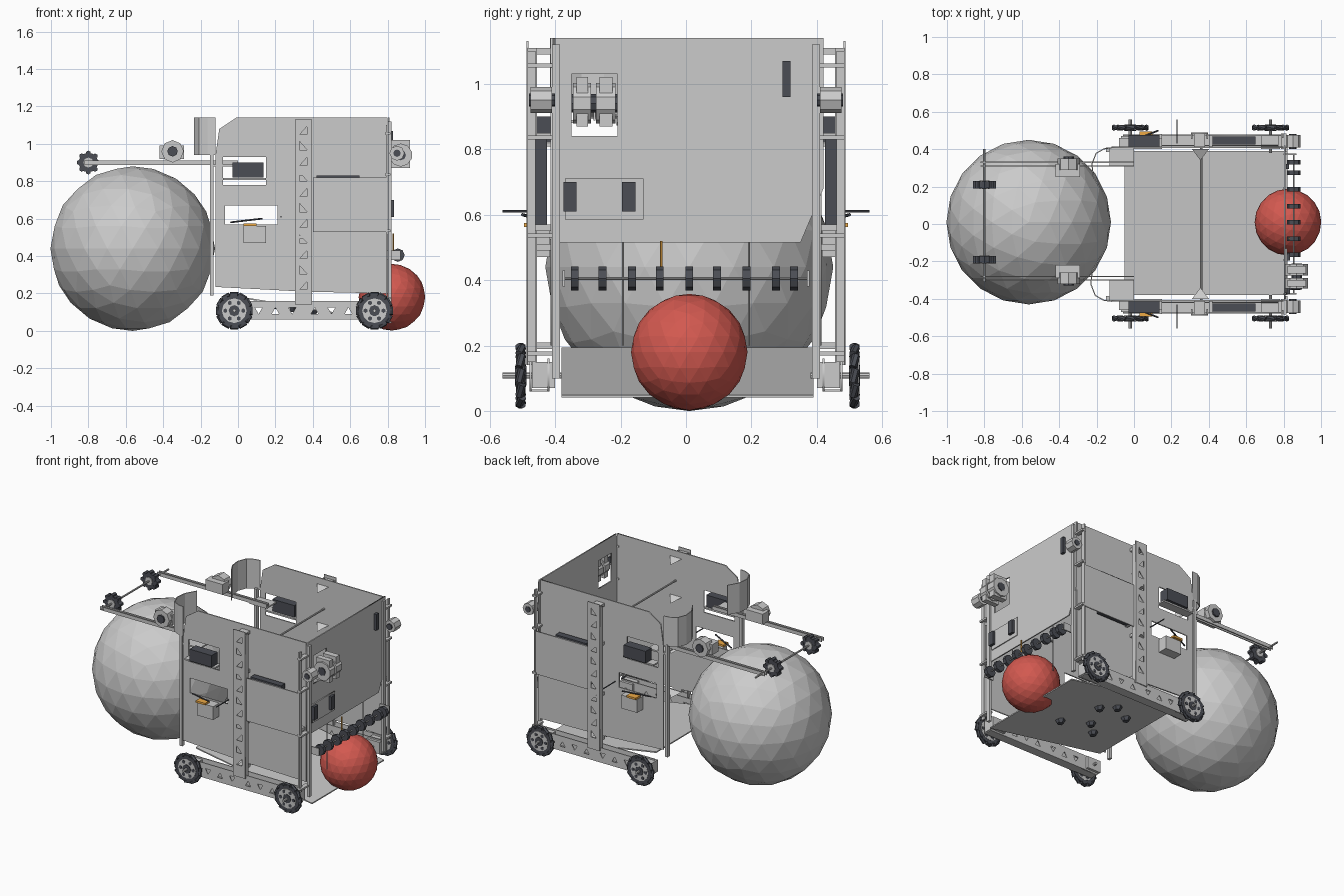
import bpy, bmesh, math
from mathutils import Vector, Matrix

if "Cube" in bpy.data.objects:
    bpy.data.objects.remove(bpy.data.objects["Cube"])

def mat(name, c):
    m = bpy.data.materials.new(name)
    m.diffuse_color = (*c, 1)
    m.use_nodes = True
    m.node_tree.nodes["Principled BSDF"].inputs["Base Color"].default_value = m.diffuse_color
    return m

DARK = mat("dark", (0.07, 0.075, 0.09))
RED = mat("red", (0.65, 0.10, 0.08))
ORANGE = mat("orange", (0.85, 0.40, 0.06))

def add(name, bm, m=None):
    me = bpy.data.meshes.new(name)
    bm.to_mesh(me)
    bm.free()
    ob = bpy.data.objects.new(name, me)
    bpy.context.collection.objects.link(ob)
    if m:
        me.materials.append(m)
    return ob

def box(name, x, y, z, m=None):
    """Box from (min, max) ranges."""
    bm = bmesh.new()
    bmesh.ops.create_cube(bm, size=1)
    for v in bm.verts:
        v.co = [(r[0] + r[1]) / 2 + c * (abs(r[1] - r[0])) for r, c in zip((x, y, z), v.co)]
    return add(name, bm, m)

def rod(name, a, b, r, m=None, n=8, r2=None):
    """Cylinder between two points."""
    a, b = Vector(a), Vector(b)
    d = b - a
    M = Matrix.Translation((a + b) / 2) @ d.to_track_quat('Z', 'Y').to_matrix().to_4x4()
    bm = bmesh.new()
    bmesh.ops.create_cone(bm, cap_ends=True, segments=n, radius1=r,
                          radius2=r if r2 is None else r2, depth=d.length, matrix=M)
    return add(name, bm, m)

def ball(name, c, r, m=None):
    bm = bmesh.new()
    bmesh.ops.create_icosphere(bm, subdivisions=3, radius=r, matrix=Matrix.Translation(c))
    return add(name, bm, m)

def rect(x0, x1, y0, y1):
    return [(x0, y0), (x1, y0), (x1, y1), (x0, y1)]

def plate(name, loops, at, axis, t=0.008, m=None):
    """Flat sheet with holes; axis 'y' draws in xz, axis 'x' draws in yz."""
    cu = bpy.data.curves.new(name, 'CURVE')
    cu.dimensions, cu.fill_mode, cu.extrude = '2D', 'BOTH', t / 2
    for pts in loops:
        s = cu.splines.new('POLY')
        s.points.add(len(pts) - 1)
        for p, q in zip(s.points, pts):
            p.co = (q[0], q[1], 0, 1)
        s.use_cyclic_u = True
    tmp = bpy.data.objects.new(name + "_outline", cu)
    bpy.context.collection.objects.link(tmp)
    dg = bpy.context.evaluated_depsgraph_get()
    me = bpy.data.meshes.new_from_object(tmp.evaluated_get(dg))
    bpy.data.objects.remove(tmp)
    ob = bpy.data.objects.new(name, me)
    bpy.context.collection.objects.link(ob)
    h = math.pi / 2
    ob.rotation_euler = (h, 0, 0) if axis == 'y' else (h, 0, h)
    ob.location = (0, at, 0) if axis == 'y' else (at, 0, 0)
    if m:
        me.materials.append(m)
    return ob

# game balls
ball("large_ball", (-0.563, 0.01, 0.44), 0.44)
ball("small_ball", (0.823, 0.01, 0.18), 0.178, RED)

# sloping floor and end wall
def floor_z(x):
    return 0.19 - 0.145 * (x + 0.05) / 0.87

floor = box("floor", (-0.05, 0.82), (-0.38, 0.39), (-0.004, 0.004))
for v in floor.data.vertices:
    v.co.z += floor_z(v.co.x)
plate("right_wall", [[(-0.41, 0.515), (0.35, 0.515), (0.42, 0.68), (0.42, 1.14), (-0.4, 1.14)],
                     rect(-0.35, -0.21, 0.84, 1.03)], 0.805, 'x')
plate("right_wall_cover", [rect(-0.37, -0.13, 0.585, 0.71)], 0.814, 'x', 0.006)
for y in (-0.355, -0.175):
    box("cover_clip", (0.812, 0.835), (y - 0.02, y + 0.02), (0.61, 0.70), DARK)

# drive base, side walls and side equipment, repeated front and back
for s in (-1, 1):
    plate("side_wall", [[(-0.12, 0.235), (0.36, 0.21), (0.8, 0.2), (0.8, 1.14), (-0.01, 1.14), (-0.1, 1.08), (-0.12, 0.94)],
                        rect(-0.08, 0.15, 0.78, 0.93), rect(-0.07, 0.21, 0.57, 0.67)], s * 0.41, 'y')
    plate("outer_panel", [rect(0.4, 0.79, 0.53, 0.82)], s * 0.475, 'y')
    box("panel_block", (0.42, 0.65), (s * 0.425, s * 0.468), (0.55, 0.83), DARK)
    for x in (0.41, 0.78):
        box("panel_standoff", (x - 0.01, x + 0.01), (s * 0.41, s * 0.475), (0.55, 0.57))
    # curved flap closing the top of the open end
    pts = [(-0.12, 0.41), (-0.16, 0.405), (-0.205, 0.38), (-0.228, 0.32), (-0.22, 0.25), (-0.18, 0.18)]
    bm = bmesh.new()
    cols = [[bm.verts.new((x, s * y, z)) for z in (0.94, 1.14)] for x, y in pts]
    for a, b in zip(cols, cols[1:]):
        bm.faces.new((a[0], b[0], b[1], a[1]))
    fl = add("top_flap", bm)
    fl.modifiers.new("thick", 'SOLIDIFY').thickness = 0.006

    # drive rails with triangular cut-outs
    tris = []
    for i, x in enumerate((0.11, 0.2, 0.29, 0.41, 0.5, 0.59)):
        a, b = (0.09, 0.125) if i % 2 else (0.125, 0.09)
        tris.append([(x - 0.02, a), (x + 0.02, a), (x, b)])
    for y in (0.42, 0.475):
        plate("drive_rail", [rect(-0.06, 0.78, 0.06, 0.16)] + tris, s * y, 'y', 0.006)
    box("rail_flange", (-0.06, 0.78), (s * 0.42, s * 0.475), (0.06, 0.066))
    # trussed upright
    holes = []
    for i in range(11):
        z = 0.22 + i * 0.083
        holes.append([(0.33, z), (0.37, z), (0.35 + 0.02 * (-1) ** i, z + 0.045)])
    plate("upright", [rect(0.305, 0.395, 0.14, 1.13)] + holes, s * 0.485, 'y', 0.006)
    for x in (0.308, 0.392):
        box("upright_web", (x - 0.004, x + 0.004), (s * 0.455, s * 0.485), (0.14, 1.11))
    for z in (0.2, 0.5, 0.84, 1.1):
        box("upright_spacer", (0.32, 0.38), (s * 0.41, s * 0.485), (z - 0.01, z + 0.01))
        # angled gusset beside each spacer
        bm = bmesh.new()
        bm.faces.new([bm.verts.new(p) for p in
                      ((0.31, s * 0.40, z), (0.40, s * 0.40, z), (0.355, s * 0.34, z - 0.03))])
        add("gusset", bm)

    # corner posts
    for x in (-0.14, 0.812):
        box("corner_post", (x - 0.009, x + 0.009), (s * 0.385, s * 0.41), (0.1 if x > 0 else 0.19, 1.12 if x > 0 else 0.95))
    box("outer_post", (0.79, 0.80), (s * 0.46, s * 0.485), (0.15, 1.1))
    for z in (0.17, 0.53, 0.83, 1.05):
        box("post_bracket", (0.785, 0.815), (s * 0.40, s * 0.485), (z, z + 0.012))

    # wheels with angled rollers
    for x in (-0.02, 0.73):
        c = Vector((x, s * 0.51 + 0.005, 0.108))
        rod("axle", (x, s * 0.38, 0.108), (x, s * 0.56, 0.108), 0.009)
        box("gearbox", (x - 0.05, x + 0.05), (s * 0.40, s * 0.47), (0.07, 0.15))
        rod("wheel_tread", c - Vector((0, 0.011, 0)), c + Vector((0, 0.011, 0)), 0.088, DARK, 24)
        rod("wheel_disc", c - Vector((0, 0.013, 0)), c + Vector((0, 0.013, 0)), 0.066, None, 12)
        rod("wheel_hub", c - Vector((0, 0.017, 0)), c + Vector((0, 0.017, 0)), 0.03, DARK, 8)
        for k in range(12):
            a = k * math.tau / 12
            o = Vector((math.cos(a), 0, math.sin(a))) * 0.088
            t = Vector((-math.sin(a), 0.25, math.cos(a))) * 0.021
            rod("wheel_roller", c + o - t, c + o + t, 0.012, DARK, 6)
        for k in range(6):
            a = k * math.tau / 6
            o = Vector((math.cos(a), 0, math.sin(a))) * 0.048
            rod("wheel_hole", c + o - Vector((0, 0.015, 0)), c + o + Vector((0, 0.015, 0)), 0.012, DARK, 6)

    # electronics in the wall openings
    box("battery", (-0.03, 0.135), (s * 0.41, s * 0.475), (0.82, 0.90), DARK)
    box("battery_tray", (-0.08, 0.15), (s * 0.40, s * 0.46), (0.808, 0.818))
    box("control_hub", (0.03, 0.15), (s * 0.415, s * 0.48), (0.47, 0.56))
    box("hub_label", (0.03, 0.10), (s * 0.445, s * 0.495), (0.562, 0.575), ORANGE)
    rod("cable", (-0.04, s * 0.43, 0.58), (0.13, s * 0.5, 0.6), 0.005, DARK, 5)
    rod("side_pin", (0.23, s * 0.43, 0.61), (0.23, s * 0.56, 0.61), 0.004, DARK, 5)

    # intake arm with drive motor
    y = s * 0.305 + 0.015
    for d in (-0.01, 0.01):
        box("intake_arm", (-0.82, 0.0), (y + d - 0.003, y + d + 0.003), (0.888, 0.912))
    box("arm_mount", (-0.13, 0.0), (y - 0.01, s * 0.41), (0.88, 0.89))
    rod("arm_motor", (-0.35, y - 0.03, 0.96), (-0.35, y + 0.03, 0.96), 0.06, None, 8)
    box("motor_case", (-0.42, -0.29), (y - s * 0.07, y), (0.92, 0.99))
    rod("motor_cap", (-0.35, y + 0.04, 0.96), (-0.35, y - 0.04, 0.96), 0.028, DARK, 8)
    # intake wheel
    w = s * 0.2 + 0.01
    rod("intake_wheel", (-0.8, w - 0.018, 0.9), (-0.8, w + 0.018, 0.9), 0.052, DARK, 14)
    rod("intake_hub", (-0.8, w - 0.022, 0.9), (-0.8, w + 0.022, 0.9), 0.027, None, 8)
    for k in range(8):
        a = k * math.tau / 8
        p = (-0.8 + 0.05 * math.cos(a), 0.9 + 0.05 * math.sin(a))
        rod("intake_roller", (p[0], w - 0.02, p[1]), (p[0], w + 0.02, p[1]), 0.014, DARK, 6)

rod("intake_axle", (-0.8, -0.31, 0.9), (-0.8, 0.4, 0.9), 0.006)
rod("cross_rod", (0.36, -0.43, 0.94), (0.36, 0.43, 0.94), 0.006)

# collector roller row above the small ball
rod("collector_axle", (0.855, -0.37, 0.405), (0.855, 0.37, 0.405), 0.004)
for y in (-0.34, -0.255, -0.165, -0.08, 0.01, 0.095, 0.185, 0.275, 0.33):
    rod("collector_roller", (0.855, y - 0.012, 0.405), (0.855, y + 0.012, 0.405), 0.036, DARK, 8)
for s in (-1, 1):
    box("collector_bracket", (0.80, 0.87), (s * 0.37, s * 0.378), (0.38, 0.43))
    rod("collector_strut", (0.80, s * 0.192, 0.2), (0.80, s * 0.192, 0.515), 0.003)
rod("collector_pin", (0.83, -0.075, 0.40), (0.83, -0.075, 0.52), 0.004, ORANGE, 5)

# launcher motor on the right wall
for y0, y1 in ((-0.345, -0.29), (-0.275, -0.215)):
    rod("launcher_drum", (0.87, y0, 0.94), (0.87, y1, 0.94), 0.062, None, 10)
    box("launcher_case", (0.82, 0.92), (y0 + 0.01, y1 - 0.01), (0.87, 1.02))
rod("launcher_core", (0.87, -0.35, 0.94), (0.87, -0.21, 0.94), 0.028, DARK, 8)
for s in (-1, 1):
    rod("corner_motor", (0.85, s * 0.41, 0.95), (0.85, s * 0.475, 0.95), 0.04, None, 8)
    rod("corner_motor_cap", (0.85, s * 0.40, 0.95), (0.85, s * 0.48, 0.95), 0.02, DARK, 8)
box("sensor", (0.812, 0.83), (0.295, 0.32), (0.96, 1.07), DARK)

# underside bolts
for x, y in ((0.15, 0.1), (0.3, -0.05), (0.4, 0.15), (0.5, -0.1), (0.3, 0.2), (0.2, -0.15)):
    z = floor_z(x)
    rod("floor_bolt", (x, y, z - 0.003), (x, y, z - 0.03), 0.032, DARK, 6, 0.02)
